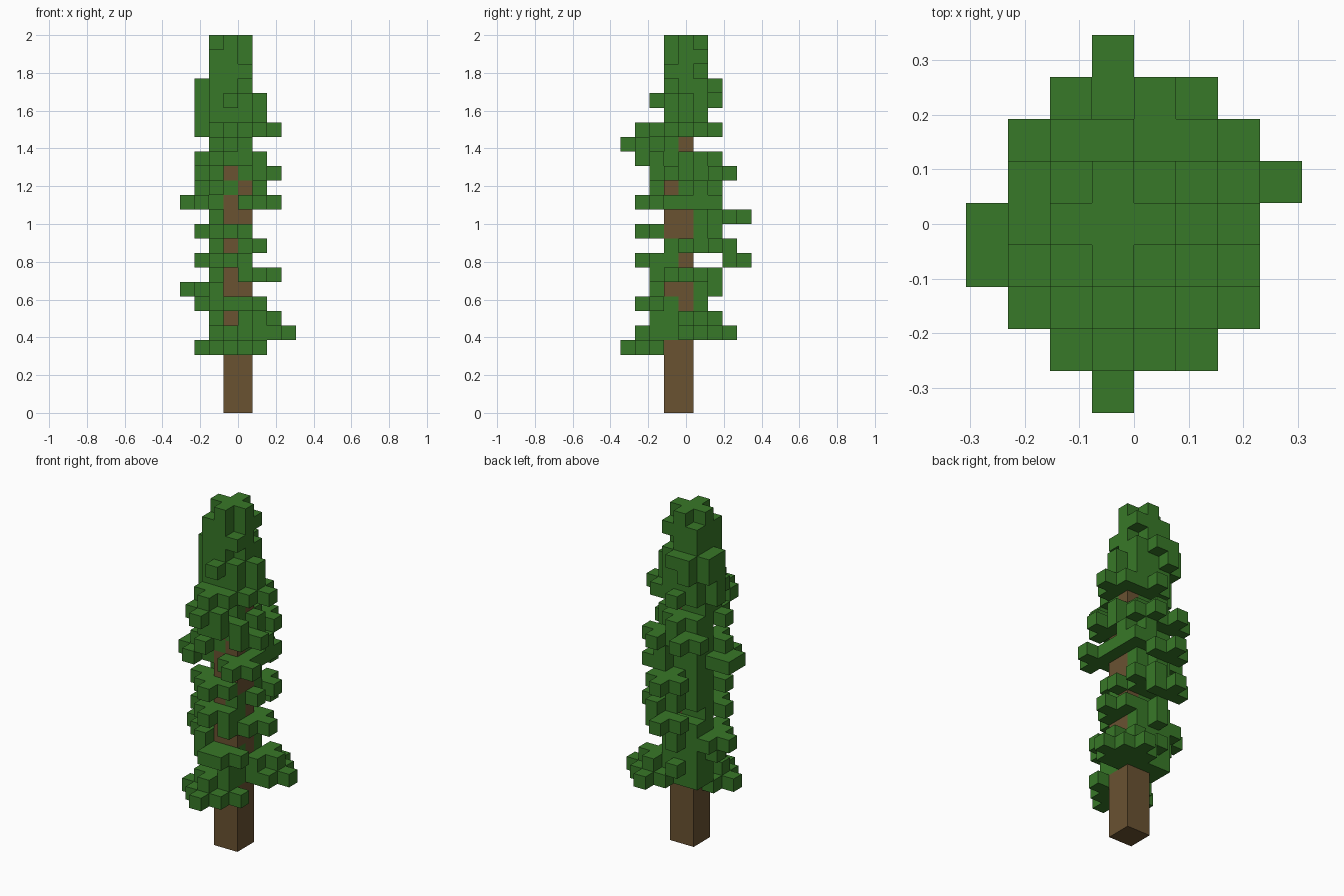
import bpy
import bmesh
from mathutils import Vector

cube = bpy.data.objects.get("Cube")
if cube:
    bpy.data.objects.remove(cube, do_unlink=True)

LAYERS = 26
U = 2 / LAYERS  # block size


def material(name, rgb):
    m = bpy.data.materials.new(name)
    m.use_nodes = True
    m.diffuse_color = (*rgb, 1)
    m.node_tree.nodes["Principled BSDF"].inputs["Base Color"].default_value = (*rgb, 1)
    return m


leaf_green = material("leaf green", (0.039, 0.188, 0.021))
bark_brown = material("bark brown", (0.143, 0.084, 0.031))

# Named places (column, row) where a cross-shaped leaf cluster can sit
SPOT = {
    "core": (-1, 0),
    "north": (-1, 1), "top_north": (-1, 3),
    "south": (-1, -1), "far_south": (-1, -2), "top_south": (-1, -3),
    "west": (-2, 0), "far_west": (-3, 0), "west_low": (-3, -1),
    "east": (0, 0), "far_east": (1, 0), "tip_east": (2, 1),
    "nw": (-2, 1), "far_nw": (-2, 2),
    "ne": (1, 1), "far_ne": (1, 2), "near_ne": (0, 1), "back_ne": (0, 2),
    "sw": (-2, -1), "far_sw": (-2, -2),
    "se": (1, -1), "far_se": (1, -2), "near_se": (0, -2),
}

# Clusters in each layer, from the lowest branches to the crown
FIRST = 4
BRANCHES = [
    "far_sw top_south near_se",
    "far_south east tip_east far_ne",
    "north ne",
    "far_south near_se west",
    "far_west north",
    "far_east north",
    "far_south south sw",
    "east back_ne",
    "far_south north sw",
    "top_north",
    "west_low far_se near_ne",
    "near_ne sw",
    "se far_nw back_ne",
    "far_south near_se east north sw",
    "top_south south",
    "far_south far_east north west core",
    "west east core",
    "west east south nw core",
    "west nw north core",
    "core",
    "core",
    "core",
]
BARE = (4, 10, 18, 25)  # layers with no leaves wrapped behind the trunk

leaves = set()
for k, names in enumerate(BRANCHES, FIRST):
    for name in names.split():
        i, j = SPOT[name]
        for a, b in ((0, 0), (1, 0), (-1, 0), (0, 1), (0, -1)):
            leaves.add((i + a, j + b, k))
    if k not in BARE:
        leaves |= {(-2, 0, k), (-2, 1, k), (-1, 1, k), (0, 1, k)}

# Hanging tuft at the back
leaves |= {(-2, 3, 10), (-1, 3, 10), (0, 3, 10), (-1, 4, 10), (-2, 0, 18)}
# Short twigs on the front and the widest side branches
leaves |= {(0, -2, 6), (0, -1, 6), (0, -2, 9), (0, -1, 9)}
leaves |= {(-2, -2, 8), (-2, -1, 8), (-4, 0, 14), (-3, 0, 14)}
leaves |= {(1, 2, 14), (1, 0, 14)}
# Squared crown corners
leaves |= {(-2, -1, 23), (0, -1, 23), (-2, -1, 24)}
# Bark left bare under the lowest branches, and a notch behind the crown
leaves -= {(0, -1, 4), (0, 1, 23)}

# Trunk two blocks square, showing through gaps in the leaves
trunk = {(i, j, k) for i in (-1, 0) for j in (-1, 0) for k in range(19)} - leaves
solid = trunk | leaves


def build(name, cells, mat):
    """Skin a set of blocks with only their exposed faces."""
    bm = bmesh.new()
    verts = {}
    for cell in sorted(cells):
        centre = Vector(cell) + Vector((0.5, 0, 0.5))
        for axis in range(3):
            for sign in (1, -1):
                n = Vector((0, 0, 0))
                n[axis] = sign
                if tuple(int(c + d) for c, d in zip(cell, n)) in solid:
                    continue
                u = Vector((0, 0, 0))
                u[(axis + 1) % 3] = 0.5
                v = n.cross(u)
                loop = []
                for corner in (u + v, v - u, -u - v, u - v):
                    p = centre + n / 2 + corner
                    key = tuple(round(2 * c) for c in p)
                    if key not in verts:
                        verts[key] = bm.verts.new(p * U)
                    loop.append(verts[key])
                bm.faces.new(loop)
    mesh = bpy.data.meshes.new(name)
    bm.to_mesh(mesh)
    bm.free()
    mesh.materials.append(mat)
    obj = bpy.data.objects.new(name, mesh)
    bpy.context.collection.objects.link(obj)


build("trunk", trunk, bark_brown)
build("foliage", leaves, leaf_green)
